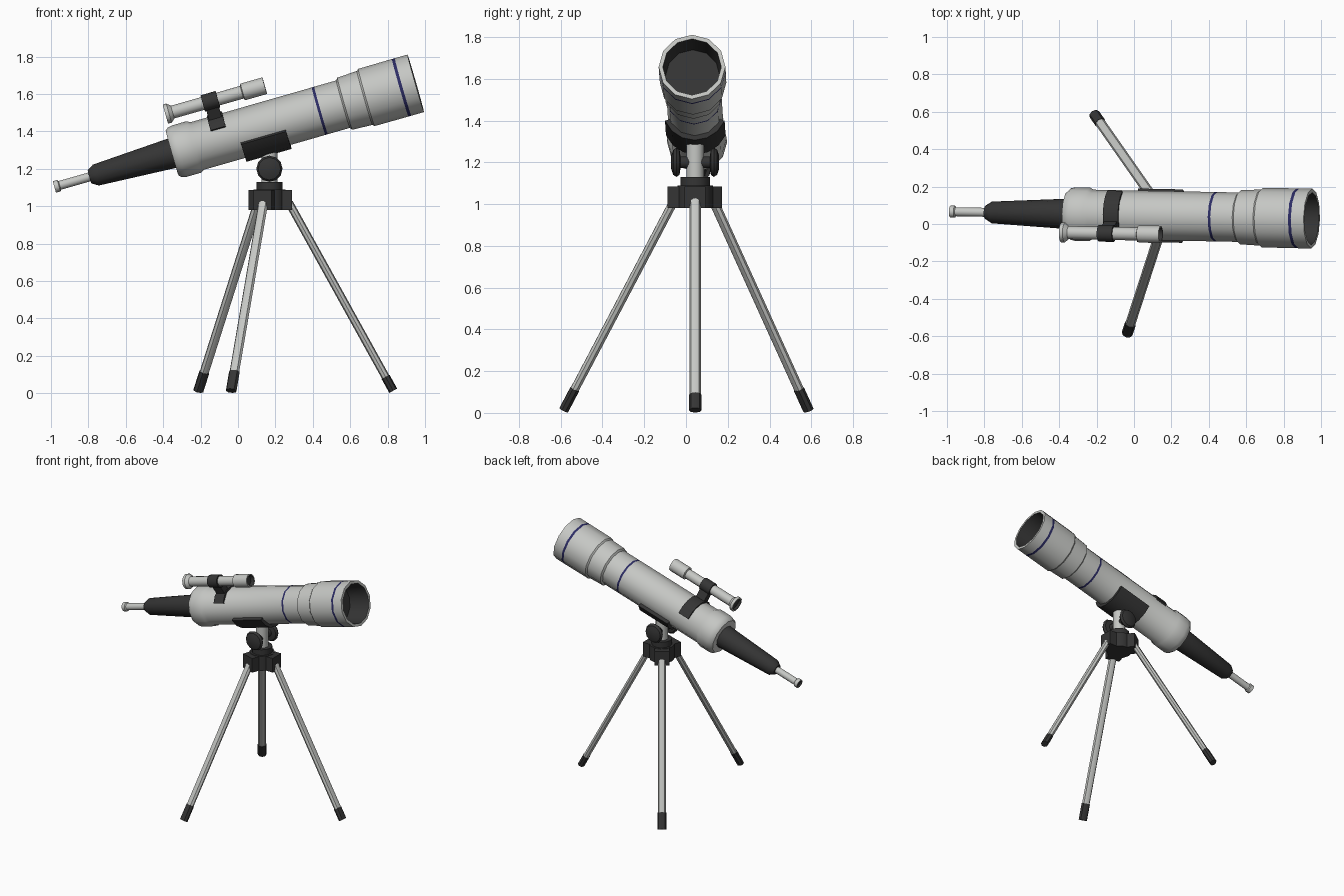
import bpy, bmesh
from math import radians, cos, sin, pi, atan2
from mathutils import Matrix, Vector

if "Cube" in bpy.data.objects:
    bpy.data.objects.remove(bpy.data.objects["Cube"])


def material(name, color):
    m = bpy.data.materials.new(name)
    m.use_nodes = True
    m.diffuse_color = color
    m.node_tree.nodes["Principled BSDF"].inputs["Base Color"].default_value = color
    return m


LIGHT, DARK, BLUE = range(3)
MATERIALS = [material("light_grey", (0.56, 0.57, 0.55, 1)),
             material("dark_grey", (0.035, 0.035, 0.035, 1)),
             material("navy_blue", (0.025, 0.025, 0.13, 1))]


def finish(name, bm, frame):
    """Turn a bmesh into a shaded object placed by a frame matrix."""
    bmesh.ops.remove_doubles(bm, verts=bm.verts, dist=1e-5)
    bmesh.ops.recalc_face_normals(bm, faces=bm.faces)
    bm.transform(frame)
    mesh = bpy.data.meshes.new(name)
    bm.to_mesh(mesh)
    bm.free()
    for m in MATERIALS:
        mesh.materials.append(m)
    obj = bpy.data.objects.new(name, mesh)
    bpy.context.collection.objects.link(obj)
    bpy.ops.object.select_all(action='DESELECT')
    obj.select_set(True)
    bpy.context.view_layer.objects.active = obj
    bpy.ops.object.shade_smooth_by_angle(angle=radians(38))
    return obj


def lathe(name, frame, profile, sides=12, squash=1.0):
    """Turn (along, radius, colour of the next section) points about local x."""
    bm = bmesh.new()
    rings = []
    for along, radius, _ in profile:
        angles = [2 * pi * k / sides for k in range(sides)]
        rings.append([bm.verts.new((along, radius * sin(a), squash * radius * cos(a)))
                      for a in angles])
    for i, (low, high) in enumerate(zip(rings, rings[1:])):
        for k in range(sides):
            n = (k + 1) % sides
            face = bm.faces.new((low[k], low[n], high[n], high[k]))
            face.material_index = profile[i][2]
    bmesh.ops.dissolve_degenerate(bm, edges=bm.edges, dist=1e-5)
    return finish(name, bm, frame)


def rod(name, frame, start, end, radius, color, **options):
    """Plain closed cylinder along local x."""
    return lathe(name, frame, [(start, 0, color), (start, radius, color),
                               (end, radius, color), (end, 0, color)], **options)


def arc_band(name, frame, start, end, inner, outer, first, last):
    """Dark shell wrapped round local x between two angles, measured from +y."""
    bm = bmesh.new()
    section = [(start, inner), (end, inner), (end, outer), (start, outer)]
    turn = Matrix.Rotation(radians(first), 3, 'X')
    face = bm.faces.new([bm.verts.new(turn @ Vector((s, r, 0))) for s, r in section])
    bmesh.ops.spin(bm, geom=[face] + face.edges[:] + face.verts[:], cent=(0, 0, 0),
                   axis=(1, 0, 0), angle=radians(last - first), steps=6)
    for f in bm.faces:
        f.material_index = DARK
    return finish(name, bm, frame)


def box(name, frame, low, high, color):
    bm = bmesh.new()
    low, high = Vector(low), Vector(high)
    bmesh.ops.create_cube(bm, size=1, matrix=Matrix.Translation((low + high) / 2)
                          @ Matrix.Diagonal((high - low).to_4d()))
    for f in bm.faces:
        f.material_index = color
    return finish(name, bm, frame)


def rot(degrees, axis):
    return Matrix.Rotation(radians(degrees), 4, axis)


# Frames: tilted optical axis, finder axis and upright stand
tube = Matrix.Translation((0.167, 0.044, 1.432)) @ rot(-1.1, 'Z') @ rot(-16, 'Y')
finder_side, finder_up = -0.1, 0.21
finder = tube @ Matrix.Translation((0, finder_side, finder_up))
stand = Matrix.Translation((0.168, 0.044, 0))
upright = stand @ rot(-90, 'Y')

# Main tube with rear bell, stripes, stepped hood and hollow mouth
lathe("main_tube", tube, [
    (-0.54, 0, LIGHT), (-0.54, 0.125, LIGHT), (-0.525, 0.138, LIGHT),
    (-0.5, 0.143, LIGHT), (-0.42, 0.143, LIGHT), (-0.4, 0.132, LIGHT),
    (0.274, 0.132, BLUE), (0.288, 0.132, LIGHT), (0.41, 0.132, LIGHT),
    (0.42, 0.145, LIGHT), (0.53, 0.15, LIGHT), (0.54, 0.159, LIGHT),
    (0.728, 0.16, BLUE), (0.744, 0.16, LIGHT), (0.815, 0.16, LIGHT),
    (0.815, 0.14, DARK), (0.66, 0.13, DARK), (0.66, 0, DARK)])

# Focuser cone and eyepiece
lathe("focuser_cone", tube, [
    (-1.0, 0, DARK), (-1.0, 0.036, DARK), (-0.965, 0.058, DARK),
    (-0.53, 0.082, DARK), (-0.53, 0, DARK)])
lathe("eyepiece", tube, [
    (-1.185, 0, DARK), (-1.185, 0.022, DARK), (-1.195, 0.024, LIGHT),
    (-1.195, 0.032, LIGHT), (-1.17, 0.032, LIGHT), (-1.165, 0.024, LIGHT),
    (-0.99, 0.024, LIGHT), (-0.99, 0, LIGHT)])

# Finder scope with its clamp
lathe("finder_scope", finder, [
    (-0.5, 0, DARK), (-0.5, 0.04, DARK), (-0.515, 0.042, LIGHT),
    (-0.515, 0.053, LIGHT), (-0.495, 0.053, LIGHT), (-0.475, 0.035, LIGHT),
    (-0.09, 0.035, LIGHT), (-0.085, 0.046, LIGHT), (0.037, 0.046, LIGHT),
    (0.037, 0.038, DARK), (0.01, 0.036, DARK), (0.01, 0, DARK)])
rod("finder_ring", finder, -0.307, -0.223, 0.045, DARK)
lean = rot(atan2(-finder_side, finder_up) * 180 / pi, 'X')
box("finder_stem", tube @ lean, (-0.3, -0.025, 0.12), (-0.23, 0.025, 0.21), DARK)
arc_band("finder_strap", tube, -0.307, -0.223, 0.125, 0.142, 25, 155)

# Cradle under the tube
arc_band("cradle", tube, -0.17, 0.08, 0.125, 0.154, -158, -22)

# Mast, axle knobs on both sides
rod("mast", upright, 1.1, 1.31, 0.042, LIGHT)
for side, turn in (("left", 90), ("right", -90)):
    knob_frame = stand @ Matrix.Translation((0, 0, 1.2)) @ rot(turn, 'Z')
    lathe(side + "_knob", knob_frame, [
        (0.03, 0, DARK), (0.03, 0.028, DARK), (0.07, 0.028, DARK),
        (0.075, 0.06, DARK), (0.09, 0.07, DARK), (0.105, 0.06, DARK),
        (0.115, 0.03, DARK), (0.115, 0, DARK)])

# Tripod hub
rod("hub_collar", upright, 1.05, 1.13, 0.07, DARK)
rod("hub_core", upright, 0.98, 1.088, 0.085, DARK)

# Three legs with hub lugs and rubber feet
hub_reach, foot_reach, hub_height, foot_height = 0.115, 0.662, 1.0, 0.013
for name, heading, foot_length in (("front_right_leg", -108, 0.115),
                                   ("back_right_leg", 125, 0.115),
                                   ("left_leg", 0, 0.085)):
    spoke = stand @ rot(heading, 'Z')
    box(name + "_lug", spoke, (0, -0.05, 0.98), (0.122, 0.05, 1.085), DARK)
    drop = atan2(hub_height - foot_height, foot_reach - hub_reach)
    length = Vector((foot_reach - hub_reach, hub_height - foot_height)).length
    leg = (spoke @ Matrix.Translation((hub_reach, 0, hub_height))
           @ Matrix.Rotation(drop, 4, 'Y'))
    rod(name, leg, -0.02, length - 0.05, 0.027, LIGHT, sides=8, squash=0.8)
    rod(name + "_foot", leg, length - foot_length, length, 0.03, DARK,
        sides=8, squash=0.8)
